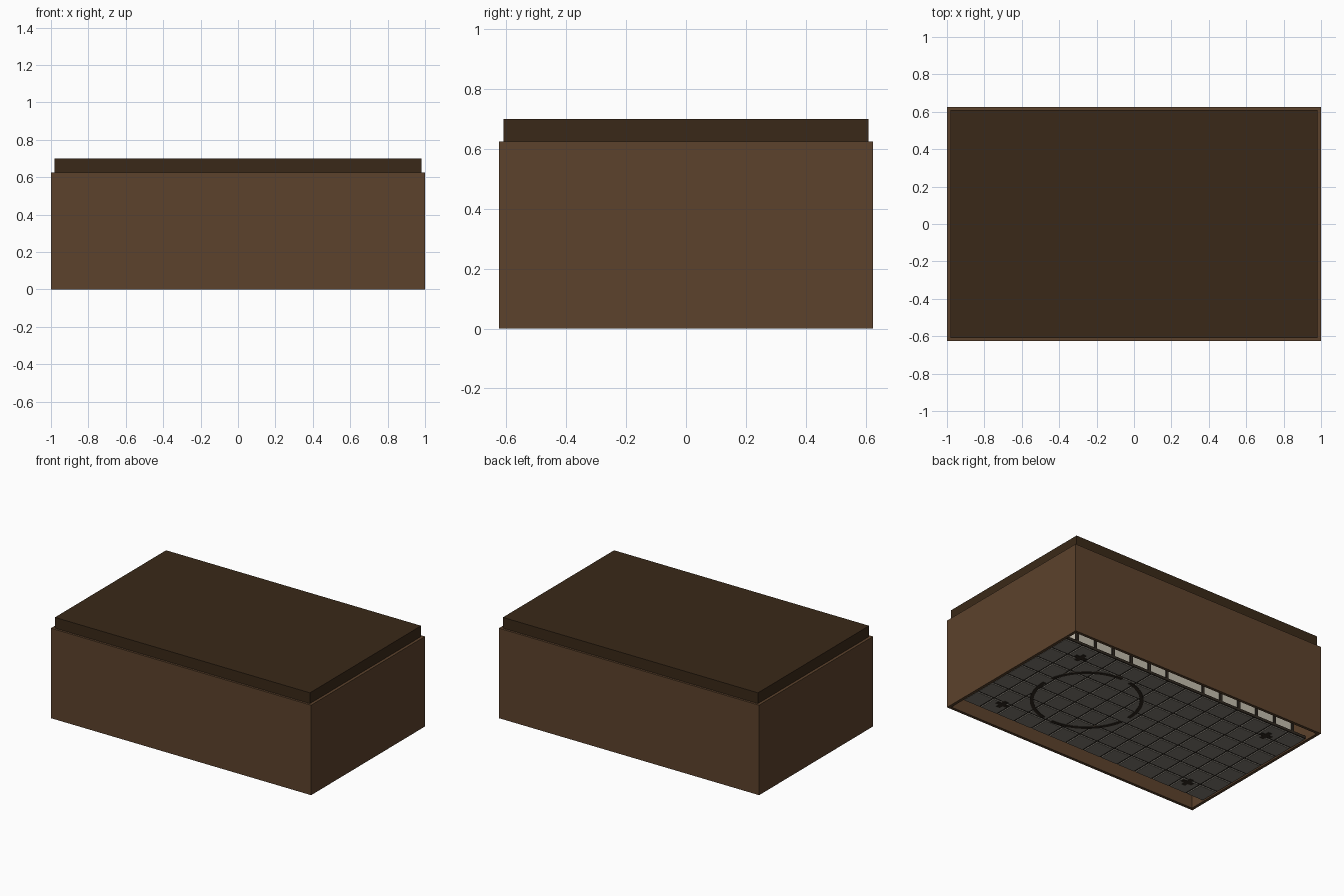
import bpy, math
from mathutils import Vector

if "Cube" in bpy.data.objects:
    bpy.data.objects.remove(bpy.data.objects["Cube"])


def mat(name, rgb):
    m = bpy.data.materials.new(name)
    m.diffuse_color = (*rgb, 1)
    m.use_nodes = True
    m.node_tree.nodes["Principled BSDF"].inputs["Base Color"].default_value = m.diffuse_color
    return m


WOOD = mat("brown_wood", (0.107, 0.054, 0.025))
DARK = mat("dark_wood", (0.042, 0.022, 0.009))
LINE = mat("dark_joint", (0.03, 0.022, 0.015))
STONE = mat("grey_tile", (0.22, 0.20, 0.17))
PALE = mat("pale_panel", (0.55, 0.51, 0.42))


def mesh_obj(name, verts, faces, material):
    me = bpy.data.meshes.new(name)
    me.from_pydata(verts, [], faces)
    me.materials.append(material)
    ob = bpy.data.objects.new(name, me)
    bpy.context.collection.objects.link(ob)
    return ob


def boxes(name, spans, material):
    """One object made of boxes, each given as (low corner, high corner)."""
    verts, faces = [], []
    for lo, hi in spans:
        n = len(verts)
        verts += [(x, y, z) for x in (lo[0], hi[0])
                  for y in (lo[1], hi[1]) for z in (lo[2], hi[2])]
        faces += [[n + i for i in f] for f in
                  ((0, 1, 3, 2), (4, 6, 7, 5), (0, 4, 5, 1),
                   (2, 3, 7, 6), (0, 2, 6, 4), (1, 5, 7, 3))]
    return mesh_obj(name, verts, faces, material)


# Outer shell: four thin walls and a slightly inset flat roof
W, D, H, T = 1.0, 0.625, 0.625, 0.02
for name, s in (("front_wall", -1), ("back_wall", 1)):
    y0, y1 = sorted((s * D, s * (D - T)))
    boxes(name, [((-W, y0, 0), (W, y1, H))], WOOD)
for name, s in (("left_wall", -1), ("right_wall", 1)):
    x0, x1 = sorted((s * W, s * (W - T)))
    boxes(name, [((x0, -D + T, 0), (x1, D - T, H))], WOOD)
boxes("roof", [((-0.98, -0.61, H), (0.98, 0.61, 0.70))], DARK)

# Tiled floor, leaving open slots along the front and back walls
FX, FY, NX, NY, GAP = 0.98, 0.5, 14, 7, 0.007
boxes("floor_slab", [((-FX, -FY, 0.012), (FX, FY, 0.03))], LINE)
px, py = 2 * FX / NX, 2 * FY / NY
boxes("floor_tiles",
      [((-FX + i * px + GAP, -FY + j * py + GAP, 0.004),
        (-FX + (i + 1) * px - GAP, -FY + (j + 1) * py - GAP, 0.014))
       for i in range(NX) for j in range(NY)], STONE)

# Small crosses near the floor corners
spans = []
for x in (-0.755, 0.755):
    for y in (-0.38, 0.38):
        for a, b in ((0.042, 0.014), (0.014, 0.042)):
            spans.append(((x - a, y - b, 0.001), (x + a, y + b, 0.02)))
boxes("corner_crosses", spans, LINE)

# Broken ring set in the floor
verts, faces, N = [], [], 64
for i in range(N):
    if i % 16 in (0, 1):
        continue
    n = len(verts)
    for k in (i, i + 1):
        a = 2 * math.pi * k / N
        for r, z in ((0.332, 0.001), (0.355, 0.001), (0.355, 0.02), (0.332, 0.02)):
            verts.append((0.386 + r * math.cos(a), r * math.sin(a), z))
    faces += [[n + j, n + (j + 1) % 4, n + 4 + (j + 1) % 4, n + 4 + j] for j in range(4)]
    faces += [[n + 3, n + 2, n + 1, n], [n + 4, n + 5, n + 6, n + 7]]
mesh_obj("floor_ring", verts, faces, LINE)

# Pale panelled block along the back, split by dark posts
boxes("back_panel", [((-0.875, 0.3, 0.03), (0.875, 0.49, 0.4))], PALE)
boxes("panel_posts",
      [((k * 0.146 - 0.009, 0.48, 0.03), (k * 0.146 + 0.009, 0.50, 0.4))
       for k in range(-6, 7) if k], LINE)
